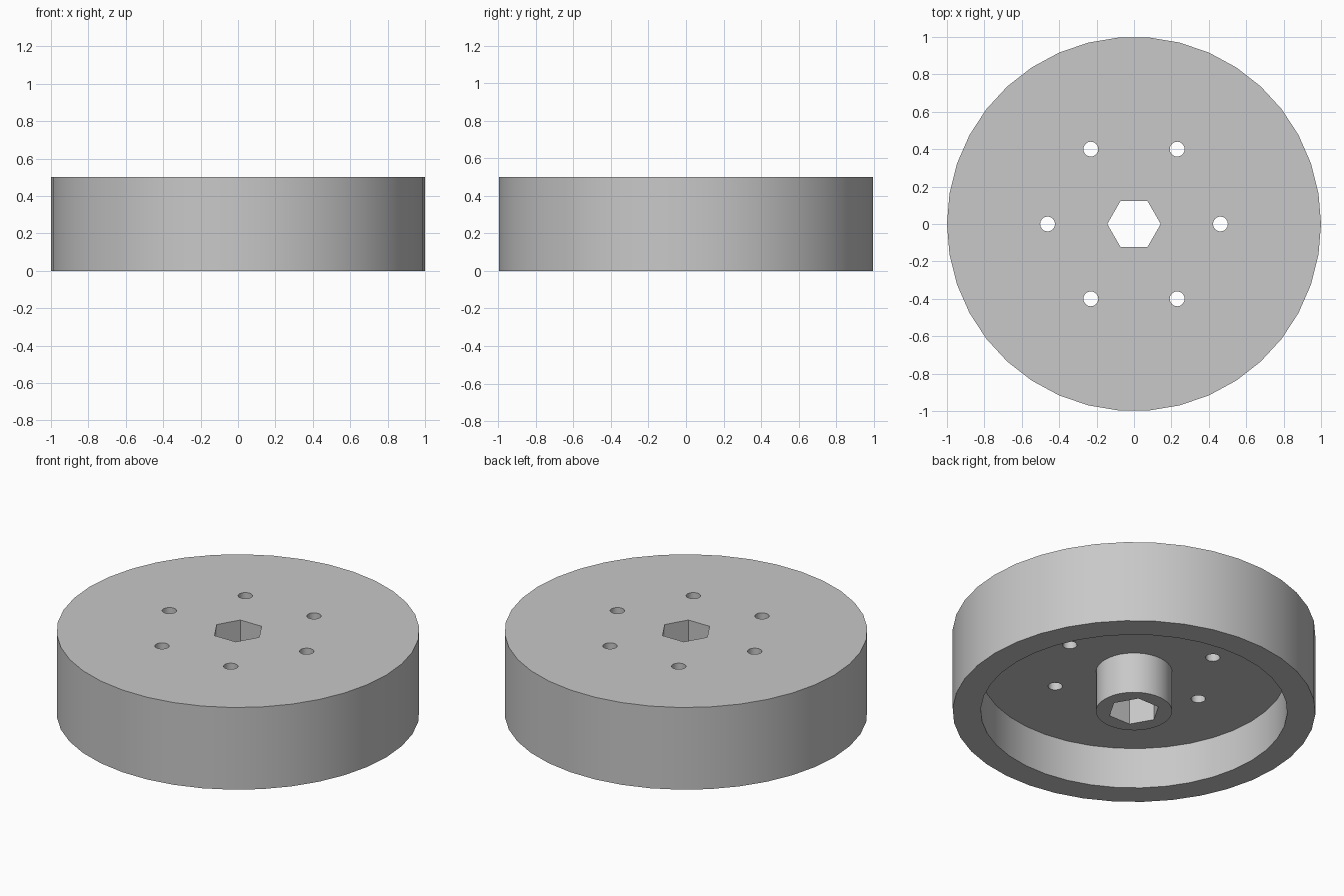
import bpy
import bmesh
from math import cos, sin, pi, radians

cube = bpy.data.objects.get("Cube")
if cube:
    bpy.data.objects.remove(cube, do_unlink=True)

SIDES = 38
HEIGHT = 0.5
TYRE_R, RIM_R, RECESS_R, BOSS_R = 1.0, 0.905, 0.845, 0.21
DISC_Z = 0.25

grey = bpy.data.materials.new("light grey")
grey.use_nodes = True
colour = (0.58, 0.58, 0.58, 1)
grey.diffuse_color = colour
grey.node_tree.nodes["Principled BSDF"].inputs["Base Color"].default_value = colour


def lathe(name, profile, closed):
    """Spin an (r, z) profile about the vertical axis."""
    bm = bmesh.new()
    verts = [bm.verts.new((r, 0, z)) for r, z in profile]
    edges = [bm.edges.new(pair) for pair in zip(verts, verts[1:])]
    if closed:
        edges.append(bm.edges.new((verts[-1], verts[0])))
    bmesh.ops.spin(bm, geom=verts + edges, cent=(0, 0, 0), axis=(0, 0, 1),
                   angle=2 * pi, steps=SIDES, use_duplicate=False)
    bmesh.ops.remove_doubles(bm, verts=bm.verts, dist=1e-4)
    bmesh.ops.recalc_face_normals(bm, faces=bm.faces)
    mesh = bpy.data.meshes.new(name)
    bm.to_mesh(mesh)
    bm.free()
    mesh.materials.append(grey)
    obj = bpy.data.objects.new(name, mesh)
    bpy.context.collection.objects.link(obj)
    return obj


def bore(target, radius, sides, x, y, turn):
    """Cut a straight prism-shaped hole right through the target."""
    bpy.ops.mesh.primitive_cylinder_add(vertices=sides, radius=radius, depth=2,
                                        location=(x, y, 0), rotation=(0, 0, turn))
    cutter = bpy.context.object
    cutter.name = "hole_cutter"
    cutter.hide_render = True
    cutter.data.materials.append(grey)
    mod = target.modifiers.new("bore", 'BOOLEAN')
    mod.operation = 'DIFFERENCE'
    mod.solver = 'EXACT'
    mod.object = cutter
    bpy.context.view_layer.objects.active = target
    bpy.ops.object.modifier_apply(modifier=mod.name)
    bpy.data.objects.remove(cutter, do_unlink=True)


# Outer tyre band
tyre = lathe("tyre", [(RIM_R, 0), (TYRE_R, 0), (TYRE_R, HEIGHT), (RIM_R, HEIGHT)], True)

# Rim, disc and central boss, open underneath
hub = lathe("wheel_hub", [(0, 0), (BOSS_R, 0), (BOSS_R, DISC_Z), (RECESS_R, DISC_Z),
                          (RECESS_R, 0), (RIM_R, 0), (RIM_R, HEIGHT), (0, HEIGHT)], False)

# Hexagonal axle hole and ring of bolt holes
bore(hub, 0.143, 6, 0, 0, pi / 6)
for i in range(6):
    a = i * pi / 3
    bore(hub, 0.04, 16, 0.462 * cos(a), 0.462 * sin(a), 0)

# Smooth round walls, crisp edges
bpy.ops.object.select_all(action='DESELECT')
for obj in (tyre, hub):
    obj.select_set(True)
bpy.context.view_layer.objects.active = hub
bpy.ops.object.shade_smooth_by_angle(angle=radians(40))
